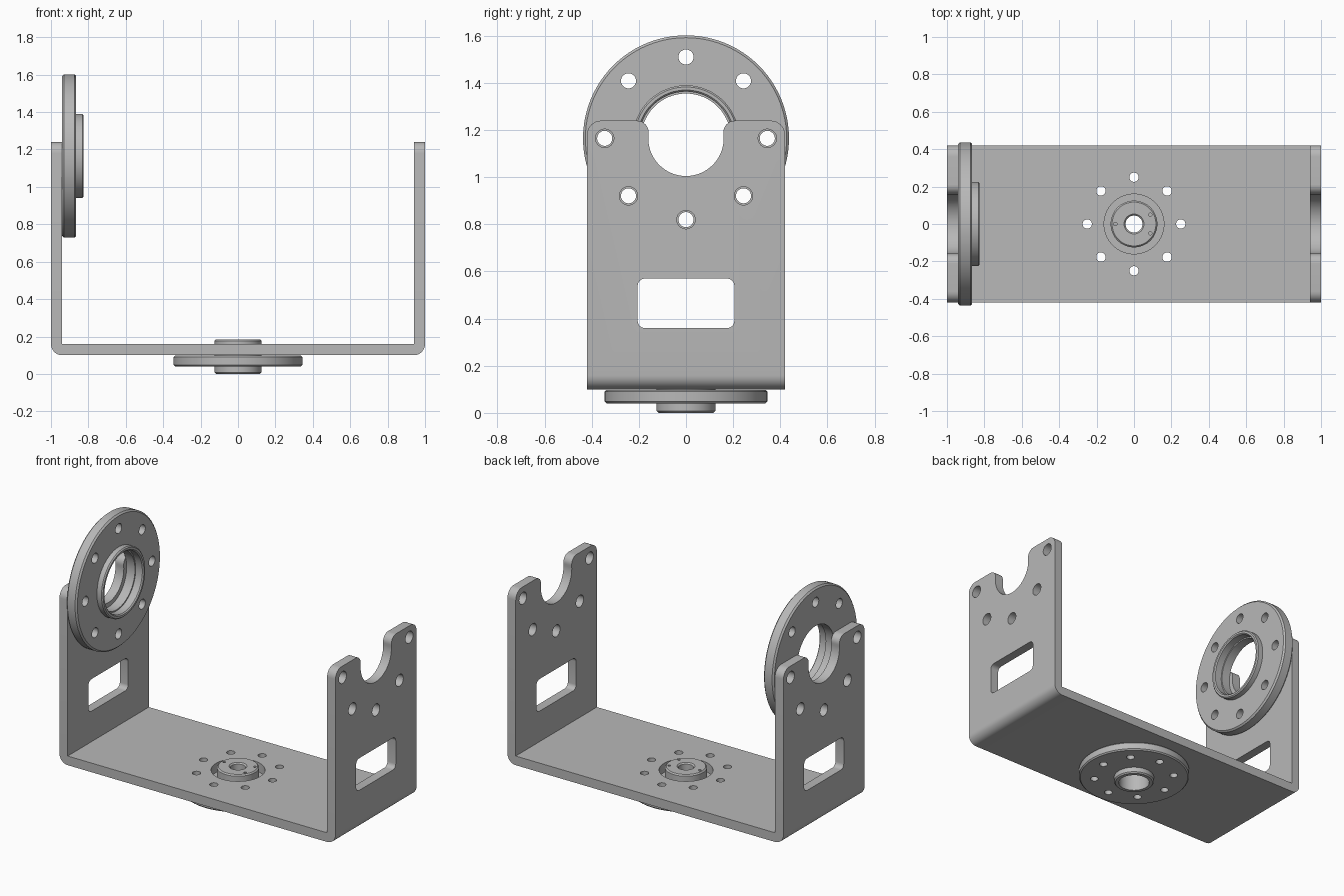
import bpy, bmesh, math
from mathutils import Matrix, Vector

cube = bpy.data.objects.get("Cube")
if cube:
    bpy.data.objects.remove(cube, do_unlink=True)

grey = bpy.data.materials.new("plain_grey")
grey.use_nodes = True
colour = (0.48, 0.48, 0.48, 1)
grey.diffuse_color = colour
grey.node_tree.nodes["Principled BSDF"].inputs["Base Color"].default_value = colour

AXIS_Z = 1.165      # height of the bearing axis
HALF_W = 0.42       # half depth of the bracket
TOP = 1.24          # top of the arms
ALONG_X = Matrix(((0, 0, 1), (1, 0, 0), (0, 1, 0))).to_4x4()   # local x,y,z -> y,z,x


def arc(cx, cy, r, a0, a1, n):
    return [(cx + r * math.cos(math.radians(a0 + (a1 - a0) * i / n)),
             cy + r * math.sin(math.radians(a0 + (a1 - a0) * i / n))) for i in range(n + 1)]


def circle(cx, cy, r, n=32):
    return arc(cx, cy, r, 0, 360, n)[:-1]


def ring(cy, r, hole, angles):
    return [circle(r * math.cos(math.radians(a)), cy + r * math.sin(math.radians(a)), hole)
            for a in angles]


def prism(bm, pts, lo, hi, matrix=Matrix()):
    """Extrude a flat outline from lo to hi along its local z."""
    face = bm.faces.new([bm.verts.new(matrix @ Vector((x, y, lo))) for x, y in pts])
    top = bmesh.ops.extrude_face_region(bm, geom=[face])["geom"]
    verts = [v for v in top if isinstance(v, bmesh.types.BMVert)]
    bmesh.ops.translate(bm, verts=verts, vec=matrix @ Vector((0, 0, hi - lo)))


def finish(bm, name):
    bmesh.ops.recalc_face_normals(bm, faces=bm.faces)
    mesh = bpy.data.meshes.new(name)
    bm.to_mesh(mesh)
    bm.free()
    obj = bpy.data.objects.new(name, mesh)
    bpy.context.collection.objects.link(obj)
    mesh.materials.append(grey)
    return obj


def lathe(name, profile, matrix, steps=96):
    """Revolve a closed (radius, height) outline about local z."""
    bm = bmesh.new()
    verts = [bm.verts.new((r, 0, h)) for r, h in profile]
    edges = [bm.edges.new((a, b)) for a, b in zip(verts, verts[1:] + verts[:1])]
    bmesh.ops.spin(bm, geom=verts + edges, cent=(0, 0, 0), axis=(0, 0, 1),
                   angle=math.tau, steps=steps)
    bmesh.ops.remove_doubles(bm, verts=bm.verts, dist=0.0001)
    bm.transform(matrix)
    return finish(bm, name)


def cut_and_smooth(obj, cuts):
    """Cut each (outline, lo, hi, matrix) out of the part, then smooth its round faces."""
    bm = bmesh.new()
    for cut in cuts:
        prism(bm, *cut)
    cutter = finish(bm, obj.name + "_cutter")
    cutter.hide_render = True
    mod = obj.modifiers.new("holes", 'BOOLEAN')
    mod.operation = 'DIFFERENCE'
    mod.solver = 'EXACT'
    mod.object = cutter
    bpy.ops.object.select_all(action='DESELECT')
    obj.select_set(True)
    bpy.context.view_layer.objects.active = obj
    bpy.ops.object.modifier_apply(modifier=mod.name)
    bpy.data.objects.remove(cutter, do_unlink=True)
    bpy.ops.object.shade_smooth_by_angle(angle=math.radians(30))


# U-shaped bracket: bent sheet profile, rounded at the outer bends
outline = ([(-1, TOP)] + arc(-0.94, 0.16, 0.06, 180, 270, 10)
           + arc(0.94, 0.16, 0.06, 270, 360, 10)
           + [(1, TOP), (0.94, TOP), (0.94, 0.16), (-0.94, 0.16), (-0.94, TOP)])
bm = bmesh.new()
prism(bm, outline, -HALF_W, HALF_W, Matrix.Rotation(math.pi / 2, 4, 'X'))
corners = [e for e in bm.edges if all(v.co.z > TOP - 0.01 for v in e.verts)
           and abs(e.verts[0].co.y - e.verts[1].co.y) < 0.01]
bmesh.ops.bevel(bm, geom=corners, offset=0.06, segments=8, profile=0.5, affect='EDGES')
bracket = finish(bm, "u_bracket")

# Open bearing notch with rounded lips
notch_r, lip_r = 0.16, 0.05
lip_z = TOP - lip_r
lip_y = math.sqrt((notch_r + lip_r) ** 2 - (lip_z - AXIS_Z) ** 2)
tilt = math.degrees(math.atan2(lip_z - AXIS_Z, lip_y))
notch = (arc(0, AXIS_Z, notch_r, 180 - tilt, 360 + tilt, 40)
         + arc(lip_y, lip_z, lip_r, 180 + tilt, 90, 8)[1:]
         + [(lip_y, TOP + 0.1), (-lip_y, TOP + 0.1)]
         + arc(-lip_y, lip_z, lip_r, 90, -tilt, 8)[:-1])

# Rounded window in each arm
window = []
for y, z, a in ((0.175, 0.54, 0), (-0.175, 0.54, 90), (-0.175, 0.39, 180), (0.175, 0.39, 270)):
    window += arc(y, z, 0.03, a, a + 90, 6)

arm_cuts = [notch, window] + ring(AXIS_Z, 0.345, 0.039, range(180, 361, 45))
floor_cuts = [circle(0, 0, 0.16, 64)] + ring(0, 0.25, 0.025, range(0, 360, 45))
cut_and_smooth(bracket, [(c, -1.1, 1.1, ALONG_X) for c in arm_cuts]
               + [(c, 0.05, 0.25) for c in floor_cuts])

# Side bearing flange with raised hub, on the inside of the right arm
side = lathe("side_flange",
             [(0.19, 0), (0.427, 0), (0.437, 0.01), (0.437, 0.065), (0.427, 0.075),
              (0.225, 0.075), (0.225, 0.108), (0.218, 0.115), (0.205, 0.115),
              (0.198, 0.108), (0.198, 0.06), (0.19, 0.06)],
             Matrix.Translation((-0.94, 0, AXIS_Z)) @ ALONG_X)
cut_and_smooth(side, [(c, -1.0, -0.8, ALONG_X)
                      for c in ring(AXIS_Z, 0.345, 0.032, range(0, 360, 45))])

# Base flange with a hub below and a shaft cap through the floor
base = lathe("base_flange",
             [(0.095, 0), (0.117, 0), (0.125, 0.008), (0.125, 0.04), (0.337, 0.04),
              (0.345, 0.048), (0.345, 0.09), (0.337, 0.098), (0.125, 0.098),
              (0.125, 0.177), (0.117, 0.185), (0.053, 0.185), (0.045, 0.177),
              (0.045, 0.13), (0.095, 0.13)], Matrix())
cut_and_smooth(base, [(c, 0.02, 0.12) for c in ring(0, 0.25, 0.025, range(0, 360, 45))]
               + [(c, 0.15, 0.25) for c in ring(0, 0.1, 0.009, (180, 30, -30))])
